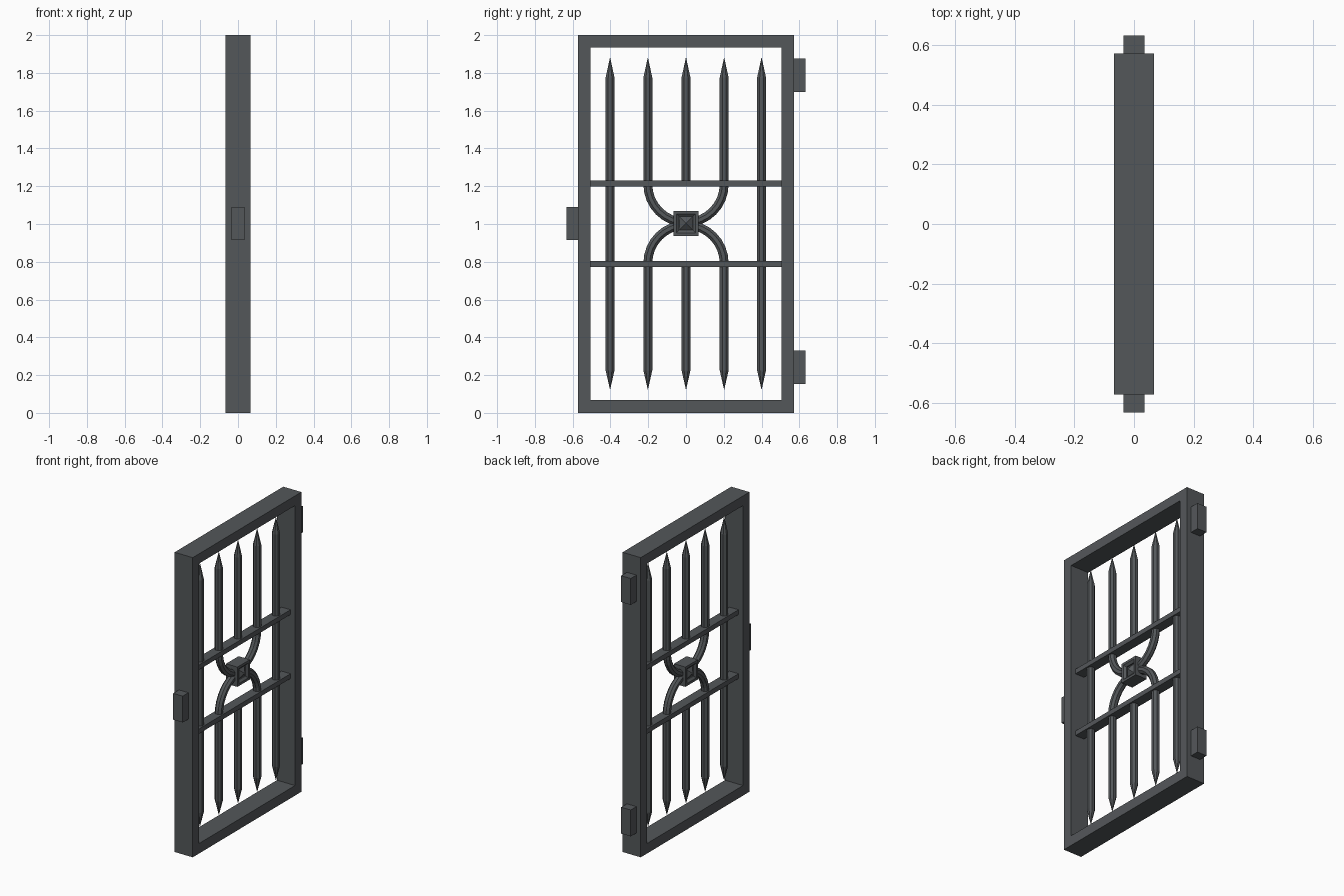
import bpy, bmesh, math
from mathutils import Vector

if "Cube" in bpy.data.objects:
    bpy.data.objects.remove(bpy.data.objects["Cube"])

iron = bpy.data.materials.new("dark_iron_grey")
iron.diffuse_color = (0.088, 0.096, 0.102, 1)
iron.use_nodes = True
iron.node_tree.nodes["Principled BSDF"].inputs["Base Color"].default_value = iron.diffuse_color

SIDES = 8
ROD = 0.0235


def finish(name, bm):
    bmesh.ops.recalc_face_normals(bm, faces=bm.faces)
    me = bpy.data.meshes.new(name)
    bm.to_mesh(me)
    bm.free()
    me.materials.append(iron)
    ob = bpy.data.objects.new(name, me)
    bpy.context.collection.objects.link(ob)
    return ob


def box(name, x, y, z):
    bm = bmesh.new()
    bmesh.ops.create_cube(bm, size=1)
    for v in bm.verts:
        v.co = Vector([(r[0] + r[1]) / 2 + c * (r[1] - r[0])
                       for r, c in zip((x, y, z), v.co)])
    return finish(name, bm)


def loft(name, rings):
    """Join rings of points into a closed skin with capped ends."""
    bm = bmesh.new()
    loops = [[bm.verts.new(p) for p in r] for r in rings]
    n = len(loops[0])
    for a, b in zip(loops, loops[1:]):
        for i in range(n):
            j = (i + 1) % n
            bm.faces.new((a[i], a[j], b[j], b[i]))
    bm.faces.new(loops[0])
    bm.faces.new(loops[-1])
    bmesh.ops.remove_doubles(bm, verts=bm.verts, dist=1e-5)
    return finish(name, bm)


def section(center, side, r):
    """Regular rod section spanned by the x axis and a side vector."""
    out = []
    for i in range(SIDES):
        a = (i + 0.5) * math.tau / SIDES
        k = r / math.cos(math.pi / SIDES)
        out.append(center + Vector((1, 0, 0)) * k * math.cos(a) + side * k * math.sin(a))
    return out


def rod(name, y, stations):
    return loft(name, [section(Vector((0, y, z)), Vector((0, 1, 0)), r)
                       for z, r in stations])


# Outer frame: rectangular ring with real thickness
bm = bmesh.new()
rect = lambda x, w, z0, z1: [bm.verts.new((x, *p)) for p in
                             ((-w, z0), (w, z0), (w, z1), (-w, z1))]
loops = [rect(-0.067, 0.573, 0, 2), rect(0.067, 0.573, 0, 2),
         rect(0.067, 0.506, 0.067, 1.935), rect(-0.067, 0.506, 0.067, 1.935)]
for a, b in zip(loops, loops[1:] + loops[:1]):
    for i in range(4):
        j = (i + 1) % 4
        bm.faces.new((a[i], a[j], b[j], b[i]))
finish("gate_frame", bm)

# Hinge blocks and latch block
for name, z in (("upper_hinge", 1.787), ("lower_hinge", 0.242)):
    box(name, (-0.035, 0.035), (0.56, 0.633), (z - 0.088, z + 0.088))
box("latch_block", (-0.035, 0.035), (-0.633, -0.56), (0.914, 1.09))

# Horizontal rails
for name, z in (("upper_rail", 1.215), ("lower_rail", 0.788)):
    box(name, (-0.033, 0.033), (-0.51, 0.51), (z - 0.016, z + 0.016))

# Spiked bars: outer ones full height, inner ones broken between the rails
TIP = 0.0008
top = [(1.775, ROD), (1.88, TIP)]
bottom = [(0.125, TIP), (0.225, ROD)]
for y in (-0.402, 0.4):
    rod("long_bar", y, bottom + top)
for y in (-0.202, 0, 0.202):
    rod("upper_bar", y, [(1.21, ROD)] + top)
    rod("lower_bar", y, bottom + [(0.79, ROD)])

# Curved bars: two half rings meeting at the centre
for name, zc, s in (("upper_arch", 1.21, -1), ("lower_arch", 0.793, 1)):
    rings = []
    for i in range(17):
        a = math.pi * i / 16
        d = Vector((0, math.cos(a), s * math.sin(a)))
        rings.append(section(Vector((0, 0, zc)) + d * 0.202, d, ROD))
    loft(name, rings)

# Centre boss: square block, sunken rim and raised pyramid on both faces
half = [(0.001, 0.048), (0.036, 0.022), (0.036, 0.030),
        (0.050, 0.042), (0.066, 0.042)]
prof = half + [(w, -x) for w, x in reversed(half)]
loft("centre_boss", [[Vector((x, sy * w, 1.003 + sz * w)) for sy, sz in
                      ((-1, -1), (1, -1), (1, 1), (-1, 1))] for w, x in prof])
